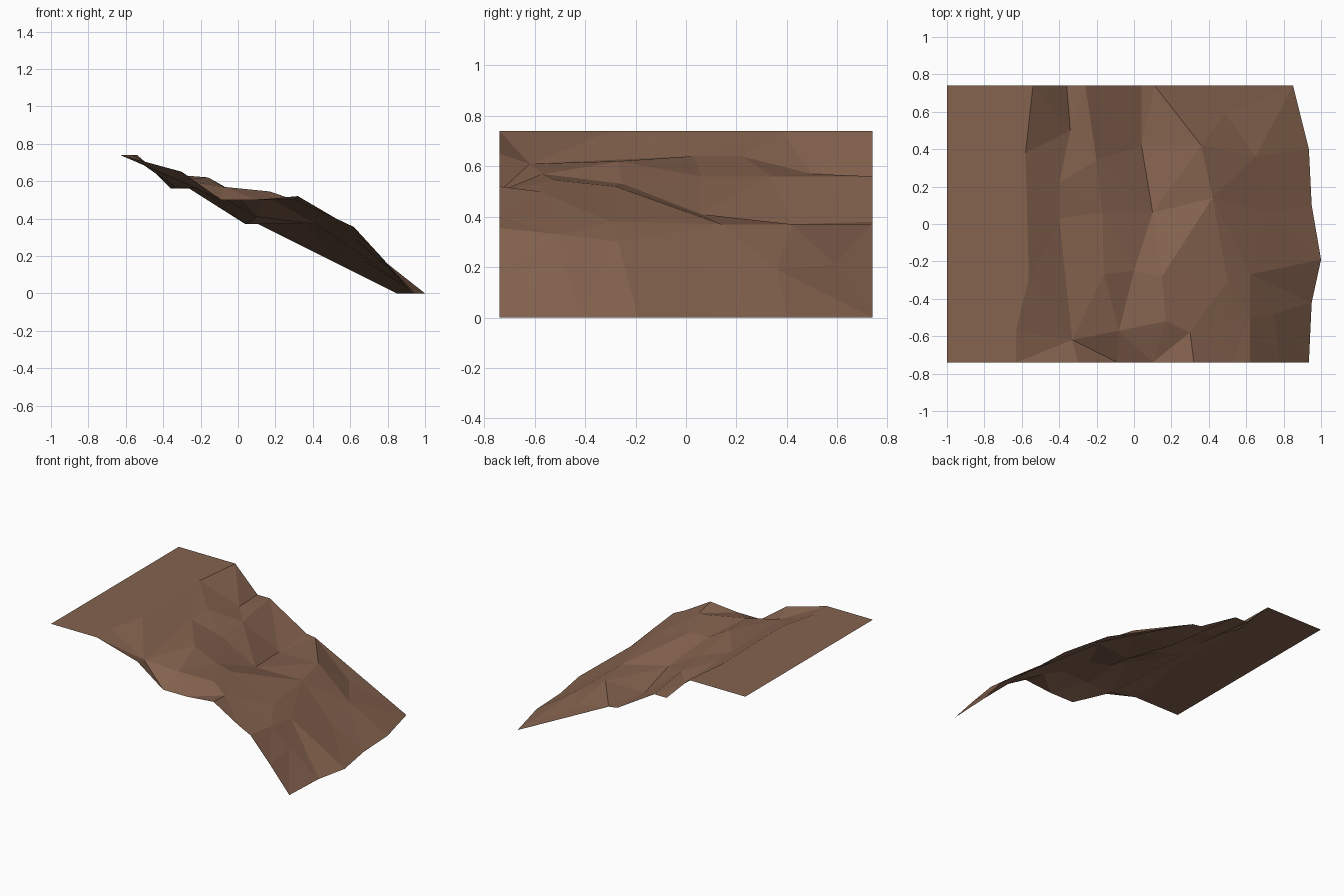
import bpy
from mathutils import Vector
from mathutils.geometry import delaunay_2d_cdt

if "Cube" in bpy.data.objects:
    bpy.data.objects.remove(bpy.data.objects["Cube"])

# Contour lines of the slope, front to back, from the plateau down to the foot
plateau = [(-1, -.74, .74), (-1, .74, .74)]
lip = [(x, y, .74) for x, y in
       [(-.63, -.74), (-.63, -.57), (-.565, -.3), (-.565, -.18), (-.58, .38), (-.54, .74)]]
upper_step = [(-.30, -.74, .65), (-.33, -.62, .61), (-.40, .03, .64),
              (-.40, .22, .64), (-.34, .50, .57), (-.36, .74, .56)]
upper_ledge = [(-.09, -.74, .50), (-.08, -.57, .57), (-.16, -.27, .62),
               (-.17, .06, .56), (-.20, .34, .56), (-.26, .74, .56)]
middle_step = [(.10, -.74, .50), (.17, -.52, .545), (.00, -.25, .53),
               (.10, .06, .41), (.04, .42, .37), (.04, .74, .38)]
middle_ledge = [(.32, -.74, .52), (.30, -.58, .50), (.15, -.28, .52),
                (.42, .14, .37), (.36, .42, .37), (.11, .74, .37)]
lower_ledge = [(.62, -.74, .355), (.62, -.50, .33), (.62, -.27, .30),
               (.71, .06, .17), (.65, .36, .19), (.49, .59, .21)]
rim = [(.525, -.74, .40), (.50, -.30, .38), (.49, -.52, .40)]
lower_face = [(.78, -.74, .18), (.75, -.48, .20)]
foot = [(x, y, 0) for x, y in
        [(.935, -.74), (.95, -.42), (1, -.19), (.95, .10), (.935, .40), (.85, .74)]]

# Triangulate between the contours, keeping each contour as a crease
points, creases = [], []
for line in (plateau, lip, upper_step, upper_ledge, middle_step, middle_ledge,
             lower_ledge, foot):
    start = len(points)
    points += line
    creases += [(start + i, start + i + 1) for i in range(len(line) - 1)]
points += rim + lower_face

_, _, faces, origin, _, _ = delaunay_2d_cdt(
    [Vector(p[:2]) for p in points], creases, [], 0, 1e-5)
flat, _, _ = delaunay_2d_cdt([Vector(p[:2]) for p in points], creases, [], 0, 1e-5)[:3]
verts = [(v.x, v.y, points[o[0]][2] if o else 0) for v, o in zip(flat, origin)]
# Drop the slivers outside the wavy foot line
faces = [f for f in faces if any(verts[i][2] > .01 for i in f)]

mesh = bpy.data.meshes.new("cliff_slope")
mesh.from_pydata(verts, [], faces)
mesh.update()
slope = bpy.data.objects.new("cliff_slope", mesh)
bpy.context.collection.objects.link(slope)

# Earth colour
earth = bpy.data.materials.new("earth brown")
earth.diffuse_color = (.235, .125, .078, 1)
earth.use_nodes = True
earth.node_tree.nodes["Principled BSDF"].inputs["Base Color"].default_value = earth.diffuse_color
mesh.materials.append(earth)
